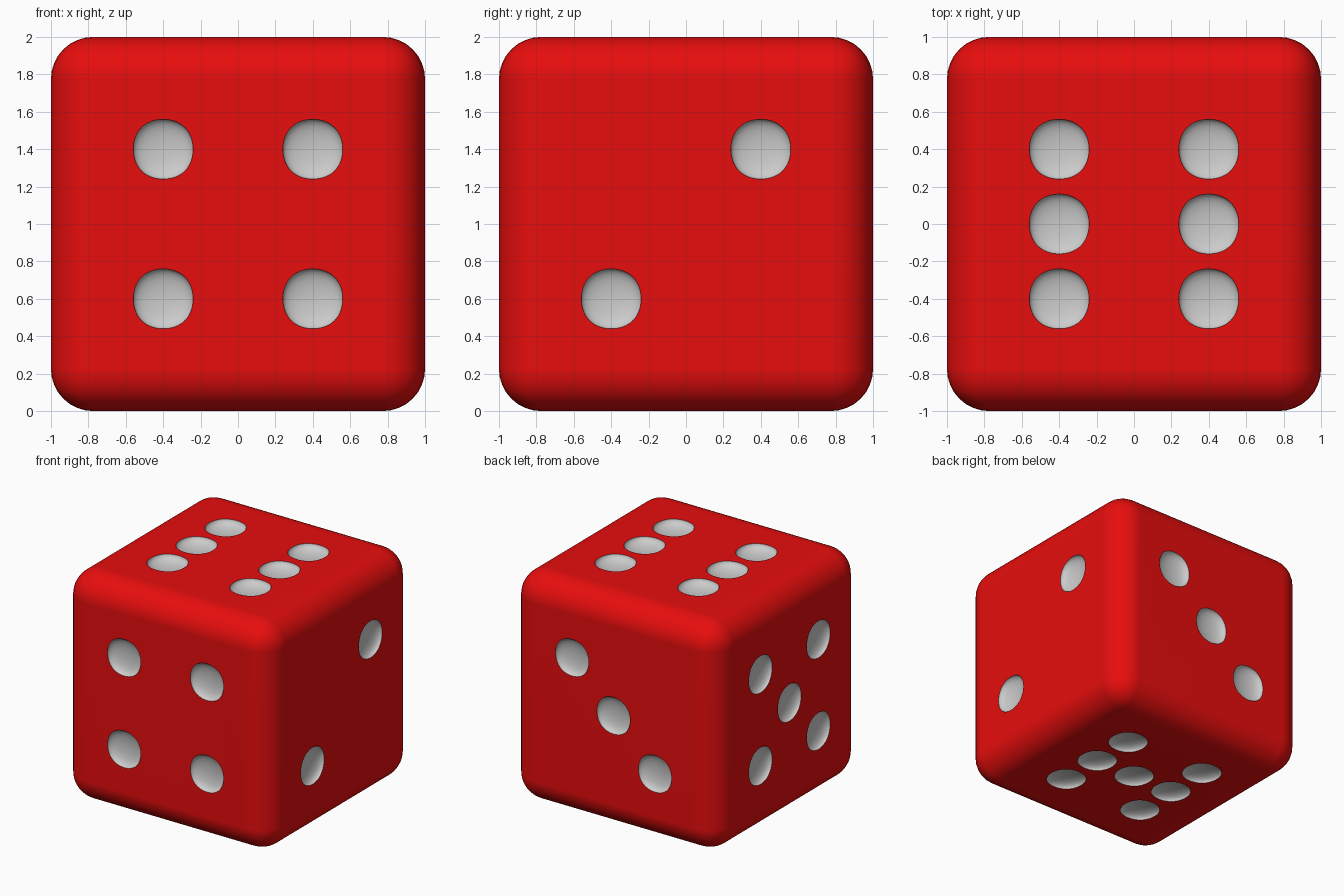
import bpy, bmesh, math
from mathutils import Vector, Matrix

if "Cube" in bpy.data.objects:
    bpy.data.objects.remove(bpy.data.objects["Cube"])

RADIUS, DEPTH, P = 0.16, 0.06, 0.4
LIMIT = 0.8395  # how far a subdivided cube shrinks along its axes


def material(name, color):
    m = bpy.data.materials.new(name)
    m.diffuse_color = color
    m.use_nodes = True
    m.node_tree.nodes["Principled BSDF"].inputs["Base Color"].default_value = m.diffuse_color
    return m


def mesh_object(name, bm):
    me = bpy.data.meshes.new(name)
    bm.to_mesh(me)
    bm.free()
    ob = bpy.data.objects.new(name, me)
    bpy.context.collection.objects.link(ob)
    me.materials.append(red)
    me.materials.append(grey)
    return ob


red = material("red_body", (0.8, 0.004, 0.004, 1))
grey = material("pip_grey", (0.6, 0.6, 0.6, 1))

# Body: cube with rounded edges
bm = bmesh.new()
bmesh.ops.create_cube(bm, size=2, matrix=Matrix.Translation((0, 0, 1)))
bmesh.ops.bevel(bm, geom=bm.edges[:], offset=0.225, segments=8,
                profile=0.5, affect='EDGES')
die = mesh_object("die", bm)

# Pip layouts: face normal, face right, face up, positions
corners = [(u, v) for u in (-P, P) for v in (-P, P)]
six = corners + [(-P, 0), (P, 0)]
diagonal = [(-P, -P), (P, P)]
X, Y, Z = Vector((1, 0, 0)), Vector((0, 1, 0)), Vector((0, 0, 1))
faces = [
    (-Y, X, Z, corners),
    (X, Y, Z, diagonal),
    (Y, X, Z, diagonal + [(0, 0)]),
    (-X, Y, Z, corners + [(0, 0)]),
    (Z, X, Y, six),
    (-Z, X, Y, six + [(0, 0)]),
]

# Pip cutters: flattened, subdivided cubes centred on the face planes
bm = bmesh.new()
for normal, right, up, pips in faces:
    size = Vector([(DEPTH if abs(c) > 0.5 else RADIUS) / LIMIT for c in normal])
    for u, v in pips:
        at = Z + normal + right * u + up * v
        bmesh.ops.create_cube(bm, size=2, matrix=Matrix.Translation(at)
                              @ Matrix.Diagonal((*size, 1)))
for f in bm.faces:
    f.material_index = 1
cutter = mesh_object("pip_cutter", bm)
cutter.hide_render = True
sub = cutter.modifiers.new("round", 'SUBSURF')
sub.levels = sub.render_levels = 4

# Sink the pips into the body
cut = die.modifiers.new("pips", 'BOOLEAN')
cut.operation = 'DIFFERENCE'
cut.solver = 'EXACT'
cut.object = cutter
bpy.context.view_layer.objects.active = die
die.select_set(True)
bpy.ops.object.modifier_apply(modifier=cut.name)
bpy.data.objects.remove(cutter)

# Smooth shading with crisp pip rims
bpy.ops.object.shade_smooth_by_angle(angle=math.radians(35))
wn = die.modifiers.new("flat_sides", 'WEIGHTED_NORMAL')
wn.keep_sharp = True
